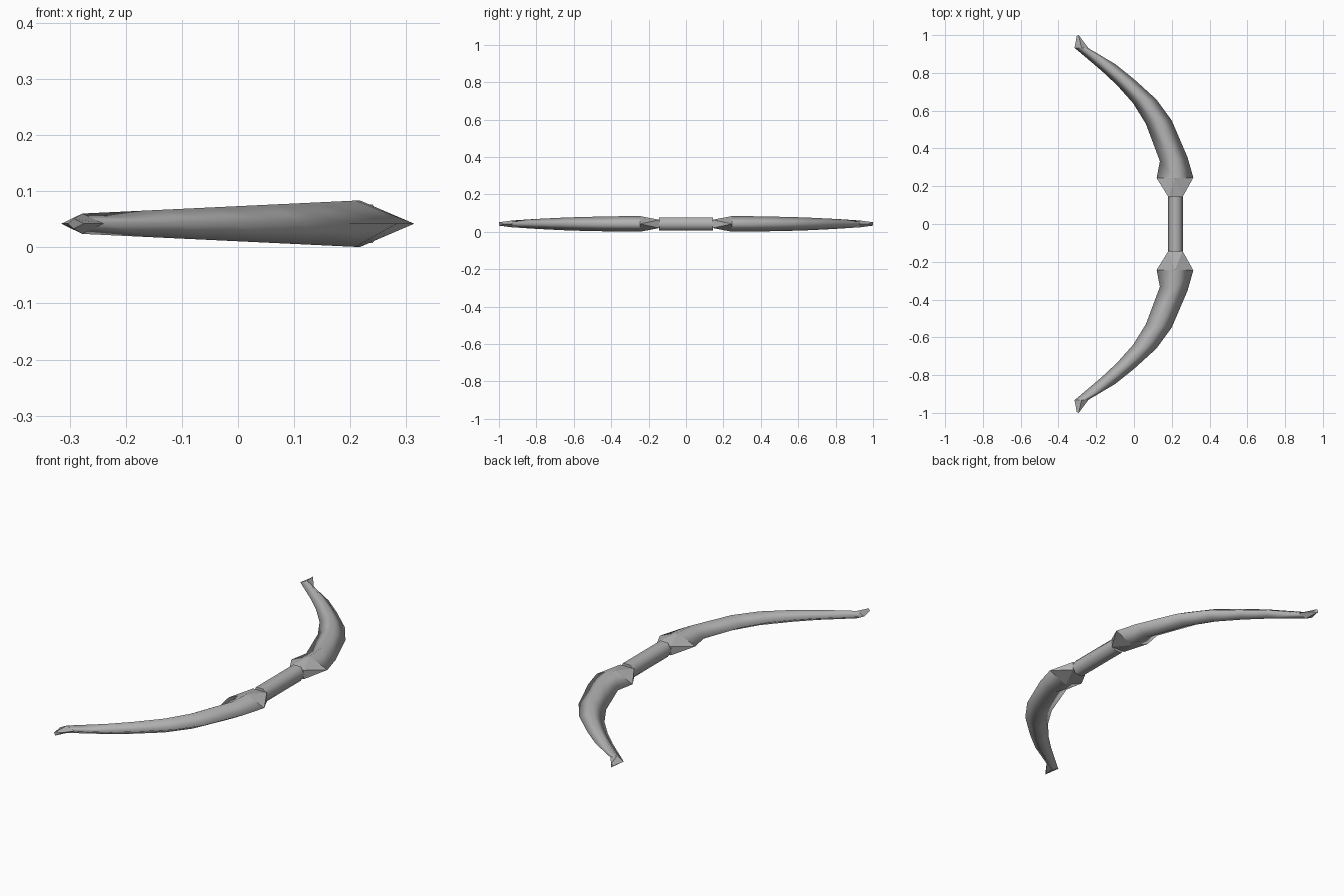
import bpy
import bmesh
import math
from mathutils import Matrix

MID_Z = 0.042

cube = bpy.data.objects.get("Cube")
if cube:
    bpy.data.objects.remove(cube, do_unlink=True)

grey = bpy.data.materials.new("plain_grey")
grey.use_nodes = True
colour = (0.45, 0.45, 0.45, 1)
grey.diffuse_color = colour
grey.node_tree.nodes["Principled BSDF"].inputs["Base Color"].default_value = colour


def finish(bm, name):
    bmesh.ops.recalc_face_normals(bm, faces=bm.faces)
    mesh = bpy.data.meshes.new(name)
    bm.to_mesh(mesh)
    bm.free()
    mesh.materials.append(grey)
    obj = bpy.data.objects.new(name, mesh)
    bpy.context.collection.objects.link(obj)
    return obj


# Grip: six-sided bar along y with smooth sides and flat caps
bm = bmesh.new()
turn = Matrix.Translation((0.22, 0, MID_Z)) @ Matrix.Rotation(math.pi / 2, 4, 'X') @ Matrix.Rotation(math.pi / 6, 4, 'Z')
bmesh.ops.create_cone(bm, cap_ends=True, segments=6, radius1=0.04, radius2=0.04, depth=0.29, matrix=turn)
# keep corners on the x axis
if max(v.co.x for v in bm.verts) < 0.258:
    bmesh.ops.rotate(bm, verts=bm.verts, cent=(0.22, 0, MID_Z), matrix=Matrix.Rotation(math.pi / 6, 3, 'Y'))
for f in bm.faces:
    f.smooth = len(f.verts) == 4
finish(bm, "grip")

# Limb: diamond sections given by outer and inner edge points
outer = [(0.314, 0.245), (0.283, 0.354), (0.2, 0.548), (0.118, 0.66), (0, 0.767), (-0.1, 0.847), (-0.24, 0.93)]
inner = [(0.12, 0.243), (0.137, 0.333), (0.063, 0.53), (-0.005, 0.64), (-0.09, 0.735), (-0.17, 0.81), (-0.315, 0.933)]

bm = bmesh.new()
rings = []
for (ox, oy), (ix, iy) in zip(outer, inner):
    mx, my = (ox + ix) / 2, (oy + iy) / 2
    h = 0.018 + 0.0235 * (mx + 0.28) / 0.495
    corners = [(ox, oy, MID_Z), (mx, my, MID_Z + h), (ix, iy, MID_Z), (mx, my, MID_Z - h)]
    rings.append([bm.verts.new(c) for c in corners])
for a, b in zip(rings, rings[1:]):
    for i in range(4):
        j = (i + 1) % 4
        bm.faces.new((a[i], a[j], b[j], b[i])).smooth = True

# Root: flat facets narrowing to a rectangle at the grip
first = rings[0]
root = [bm.verts.new((x, 0.143, MID_Z + z)) for x, z in
        ((0.257, 0.022), (0.182, 0.022), (0.182, -0.022), (0.257, -0.022))]
for i in range(4):
    j = (i + 1) % 4
    bm.faces.new((first[i], first[j], root[i]))
    bm.faces.new((root[i], first[j], root[j]))
bm.faces.new(root)

# Nock: small faceted point at the tip
last = rings[-1]
nock = [bm.verts.new((x, y, MID_Z + z)) for x, y, z in
        ((-0.275, 0.975, 0), (-0.293, 1, 0.009), (-0.303, 0.995, 0), (-0.293, 1, -0.009))]
for i in range(4):
    j = (i + 1) % 4
    bm.faces.new((last[i], last[j], nock[j], nock[i]))
bm.faces.new(nock)

limbs = finish(bm, "limbs")
mirror = limbs.modifiers.new("both_ends", 'MIRROR')
mirror.use_axis = (False, True, False)
mirror.use_mirror_merge = False
